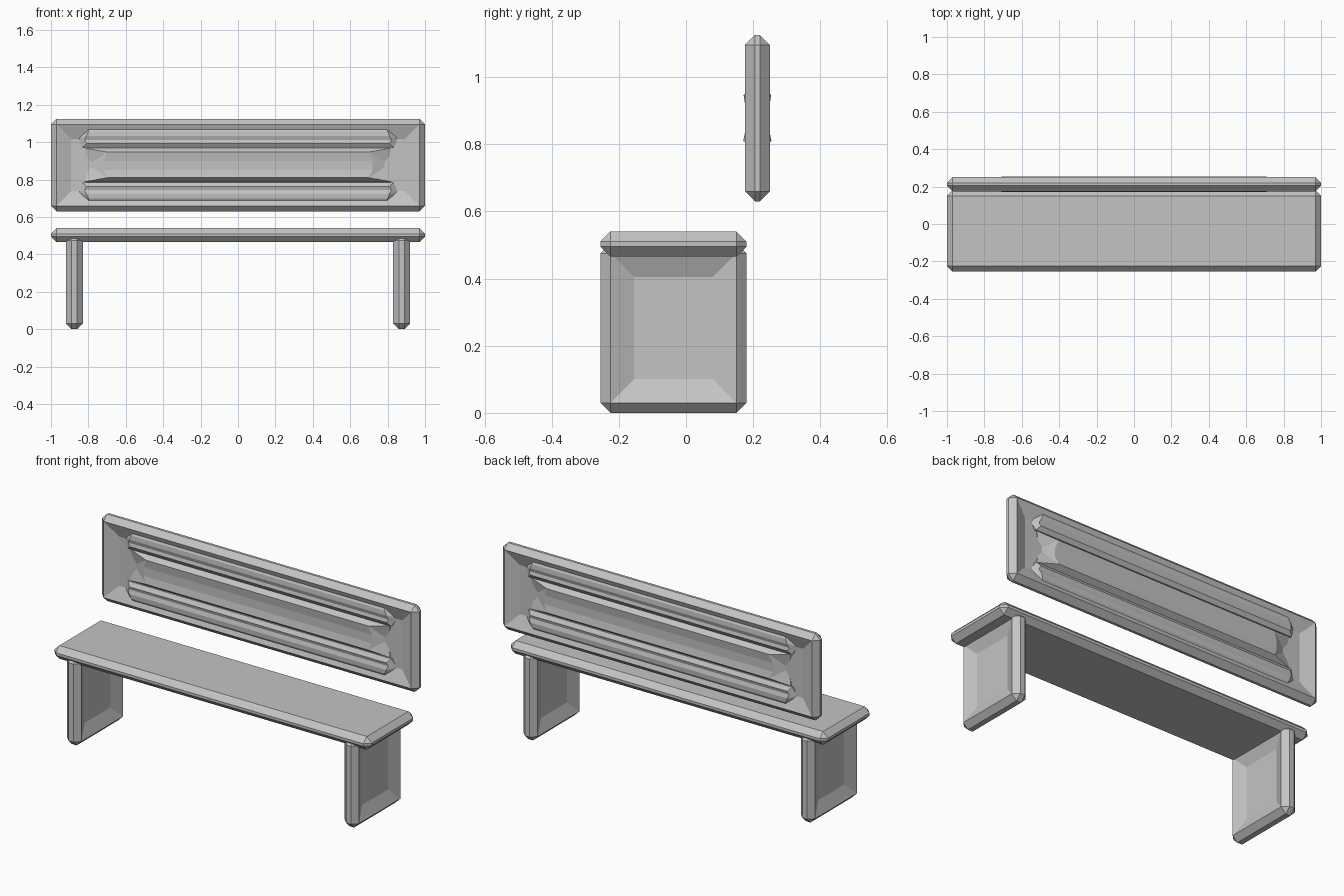
import bpy, bmesh
from mathutils import Vector

if "Cube" in bpy.data.objects:
    bpy.data.objects.remove(bpy.data.objects["Cube"])

grey = bpy.data.materials.new("stone_grey")
grey.diffuse_color = (0.55, 0.55, 0.55, 1)
grey.use_nodes = True
grey.node_tree.nodes["Principled BSDF"].inputs["Base Color"].default_value = grey.diffuse_color


def finish(bm, name):
    bmesh.ops.recalc_face_normals(bm, faces=bm.faces)
    mesh = bpy.data.meshes.new(name)
    bm.to_mesh(mesh)
    bm.free()
    mesh.materials.append(grey)
    obj = bpy.data.objects.new(name, mesh)
    bpy.context.collection.objects.link(obj)
    return obj


def slab(name, lo, hi, axis=None, inset=0.1, depth=0.03):
    """Chamfered box, with both faces along an axis dished inward."""
    lo, hi = Vector(lo), Vector(hi)
    bm = bmesh.new()
    bmesh.ops.create_cube(bm, size=1)
    for v in bm.verts:
        v.co = [(lo[i] + hi[i]) / 2 + v.co[i] * (hi[i] - lo[i]) for i in range(3)]
    bmesh.ops.bevel(bm, geom=bm.edges[:], offset=0.03, segments=1,
                    affect='EDGES', profile=0.5)
    if axis is not None:
        bm.normal_update()
        panels = [f for f in bm.faces if abs(f.normal[axis]) > 0.99]
        bmesh.ops.inset_individual(bm, faces=panels, thickness=inset, depth=-depth)
    return finish(bm, name)


def rail(name, profile, tip, yc=0.2125):
    """Two-sided moulded rail; profile rows are (z, half thickness, half length)."""
    loop = [(z, yc - t, h) for z, t, h in profile]
    loop += [(z, yc + t, h) for z, t, h in reversed(profile)]
    zc = (profile[0][0] + profile[-1][0]) / 2
    bm = bmesh.new()
    left = [bm.verts.new((-h, y, z)) for z, y, h in loop]
    right = [bm.verts.new((h, y, z)) for z, y, h in loop]
    ends = [bm.verts.new((s * tip, yc, zc)) for s in (-1, 1)]
    for i in range(len(loop)):
        j = (i + 1) % len(loop)
        bm.faces.new((left[i], left[j], right[j], right[i]))
        bm.faces.new((left[j], left[i], ends[0]))
        bm.faces.new((right[i], right[j], ends[1]))
    return finish(bm, name)


# Seat and the two dished end legs
slab("seat", (-1, -0.255, 0.465), (1, 0.18, 0.54))
for side, x in (("left", -0.875), ("right", 0.875)):
    slab(side + "_leg", (x - 0.045, -0.255, 0), (x + 0.045, 0.18, 0.505), axis=0)

# Floating backrest, dished on both sides
slab("backrest", (-1, 0.175, 0.63), (1, 0.25, 1.125), axis=1, inset=0.11, depth=0.03)

# Moulded rails above and below the middle
moulding = [(0.20, 0.022, 0.79), (0.18, 0.033, 0.80), (0.155, 0.035, 0.81),
            (0.133, 0.028, 0.82), (0.115, 0.033, 0.81), (0.092, 0.018, 0.83)]
for name, s in (("upper_rail", 1), ("lower_rail", -1)):
    rail(name, [(0.8775 + s * d, t, h) for d, t, h in moulding], 0.86)

# Middle rail with raised lips around a shallow hollow
rail("middle_rail", [(0.969, 0.014, 0.82), (0.947, 0.041, 0.70),
                     (0.90, 0.034, 0.72), (0.85, 0.034, 0.72),
                     (0.81, 0.042, 0.70), (0.788, 0.014, 0.82)], 0.80)
